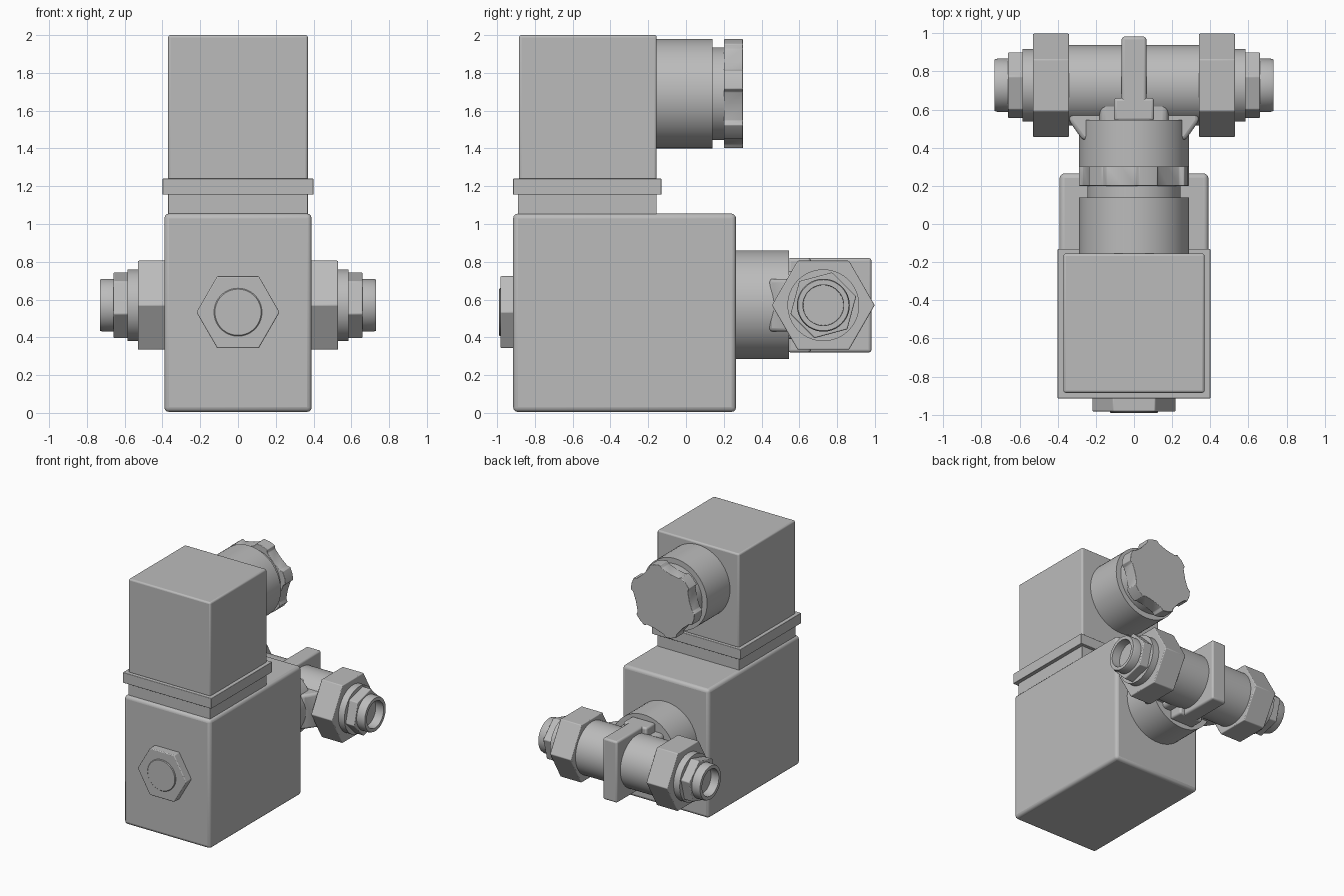
import bpy
import math
from mathutils import Matrix, Vector

cube = bpy.data.objects.get("Cube")
if cube:
    bpy.data.objects.remove(cube, do_unlink=True)

grey = bpy.data.materials.new("satin grey")
grey.use_nodes = True
colour = (0.5, 0.5, 0.5, 1)
grey.diffuse_color = colour
grey.node_tree.nodes["Principled BSDF"].inputs["Base Color"].default_value = colour

AXES = {
    "x": Matrix(((0, 0, 1), (1, 0, 0), (0, 1, 0))),
    "y": Matrix(((1, 0, 0), (0, 0, 1), (0, 1, 0))),
    "z": Matrix.Identity(3),
}


def finish(name, verts, faces, bevel=0.0, segments=3):
    mesh = bpy.data.meshes.new(name)
    mesh.from_pydata(verts, [], faces)
    mesh.materials.append(grey)
    obj = bpy.data.objects.new(name, mesh)
    bpy.context.collection.objects.link(obj)
    bpy.ops.object.select_all(action="DESELECT")
    obj.select_set(True)
    bpy.context.view_layer.objects.active = obj
    bpy.ops.object.mode_set(mode="EDIT")
    bpy.ops.mesh.select_all(action="SELECT")
    bpy.ops.mesh.normals_make_consistent(inside=False)
    bpy.ops.object.mode_set(mode="OBJECT")
    if bevel:
        mod = obj.modifiers.new("rounded edges", "BEVEL")
        mod.width, mod.segments, mod.limit_method = bevel, segments, "ANGLE"
    bpy.ops.object.shade_smooth_by_angle(angle=math.radians(35))
    return obj


def prism(name, outline, axis, centre, lo, hi, bevel=0.0):
    """Extrude a flat outline along an axis from lo to hi."""
    n = len(outline)
    turn, centre = AXES[axis], Vector(centre)
    verts = [turn @ Vector((u, v, w)) + centre for w in (lo, hi) for u, v in outline]
    faces = [(i, (i + 1) % n, n + (i + 1) % n, n + i) for i in range(n)]
    faces += [tuple(range(n)), tuple(range(n, 2 * n))]
    return finish(name, verts, faces, bevel)


def ring(radius, sides, start=0.0):
    angles = [math.radians(start) + math.tau * i / sides for i in range(sides)]
    return [(radius * math.cos(a), radius * math.sin(a)) for a in angles]


def box(name, x, y, z, bevel):
    rect = [(x[0], y[0]), (x[1], y[0]), (x[1], y[1]), (x[0], y[1])]
    return prism(name, rect, "z", (0, 0, 0), z[0], z[1], bevel)


def lathe(name, profile, centre, axis, sides=64, start=0.0):
    """Spin (radius, position) pairs; a zero radius closes the end."""
    turn, centre, n = AXES[axis], Vector(centre), len(profile)
    verts = [turn @ Vector((u, v, w)) + centre
             for r, w in profile for u, v in ring(r, sides, start)]
    faces = [(k * sides + i, k * sides + (i + 1) % sides,
              (k + 1) * sides + (i + 1) % sides, (k + 1) * sides + i)
             for k in range(n - 1) for i in range(sides)]
    faces += [tuple(range(sides)), tuple(range((n - 1) * sides, n * sides))]
    return finish(name, verts, faces)


# Coil housing and plug housing
box("coil_housing", (-0.39, 0.39), (-0.915, 0.265), (0.005, 1.055), 0.025)
box("plug_neck", (-0.37, 0.37), (-0.89, -0.155), (1.03, 1.17), 0.005)
box("gasket_flange", (-0.4, 0.4), (-0.915, -0.13), (1.155, 1.24), 0.004)
box("plug_housing", (-0.37, 0.37), (-0.885, -0.155), (1.23, 2.0), 0.013)

# Cable gland with its lobed cap
gland = (0, 0, 1.69)
lathe("gland_barrel", [(0.289, -0.17), (0.289, 0.14)], gland, "y")
lathe("gland_collar", [(0.245, 0.13), (0.245, 0.21)], gland, "y")
lobe = [(-10, 0.29), (0, 0.292), (10, 0.29), (13, 0.268), (30, 0.25), (47, 0.268)]
cap = []
for k in range(6):
    for deg, r in lobe:
        a = math.radians(deg + 60 * k + 15)
        cap.append((r * math.cos(a), r * math.sin(a)))
prism("gland_cap", cap, "y", gland, 0.2, 0.302, 0.004)

# Fixing nut on the front
prism("front_nut", ring(0.22, 6), "y", (0, 0, 0.533), -0.982, -0.9, 0.006)
lathe("front_stud", [(0.127, -0.95), (0.127, -0.985), (0.122, -0.99)],
      (0, 0, 0.533), "y")

# Valve stem, cross pipe and ribs
lathe("valve_stem", [(0.288, 0.25), (0.288, 0.545)], (0, 0, 0.572), "y")
pipe = (0, 0.727, 0.57)
lathe("cross_pipe", [(0.212, -0.36), (0.212, 0.36)], pipe, "x")
box("branch_core", (-0.18, 0.18), (0.5, 0.7), (0.39, 0.75), 0.03)
box("centre_rib", (-0.065, 0.065), (0.55, 0.982), (0.32, 0.82), 0.015)
box("rib_crossbar", (-0.105, 0.105), (0.54, 0.66), (0.32, 0.82), 0.015)

# Matching fittings at both pipe ends
for side, sign in (("left", 1), ("right", -1)):
    gusset = [(sign * x, y) for x, y in
              ((0.15, 0.68), (0.34, 0.63), (0.34, 0.54), (0.27, 0.44), (0.15, 0.44))]
    prism(side + "_gusset", gusset, "z", (0, 0, 0.57), -0.14, 0.14, 0.02)
    # Union nut with chamfered corners
    prism(side + "_union_nut", ring(0.272, 6), "x", pipe,
          *sorted((sign * 0.34, sign * 0.53)), 0.006)
    lathe(side + "_washer", [(0.19, sign * 0.5), (0.19, sign * 0.585)], pipe, "x")
    prism(side + "_small_nut", ring(0.18, 6, 15), "x", pipe,
          *sorted((sign * 0.57, sign * 0.66)), 0.006)
    # Open tube end
    tube = [(0.14, 0.64), (0.14, 0.715), (0.135, 0.73), (0.108, 0.73), (0.105, 0.6)]
    lathe(side + "_tube_end", [(r, sign * w) for r, w in tube], pipe, "x")
